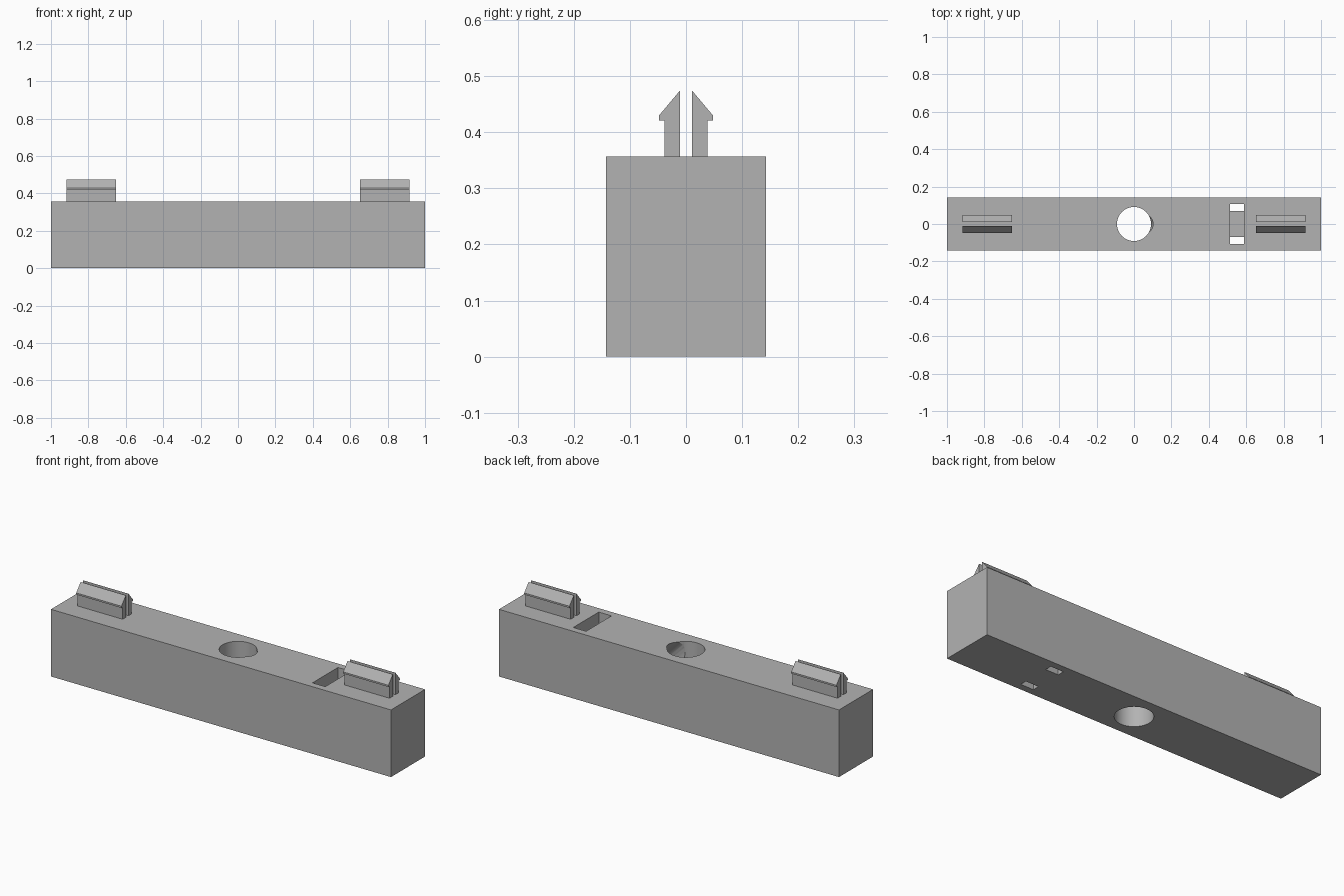
import bpy, bmesh, math
from mathutils import Vector

if "Cube" in bpy.data.objects:
    bpy.data.objects.remove(bpy.data.objects["Cube"])

grey = bpy.data.materials.new("plain grey")
grey.diffuse_color = (0.45, 0.45, 0.45, 1)
grey.use_nodes = True
grey.node_tree.nodes["Principled BSDF"].inputs["Base Color"].default_value = grey.diffuse_color

H = 0.357       # body height
BORE = 0.072    # cable bore radius
BZ = 0.18       # bore axis height


def make_object(name, bm):
    mesh = bpy.data.meshes.new(name)
    bmesh.ops.recalc_face_normals(bm, faces=bm.faces)
    bm.to_mesh(mesh)
    bm.free()
    mesh.materials.append(grey)
    obj = bpy.data.objects.new(name, mesh)
    bpy.context.collection.objects.link(obj)
    return obj


def box(name, lo, hi):
    bm = bmesh.new()
    bmesh.ops.create_cube(bm, size=1)
    for v in bm.verts:
        v.co = [lo[i] + (v.co[i] + 0.5) * (hi[i] - lo[i]) for i in range(3)]
    return make_object(name, bm)


def rod(name, start, end, radius):
    start, end = Vector(start), Vector(end)
    axis = end - start
    bm = bmesh.new()
    bmesh.ops.create_cone(bm, cap_ends=True, segments=64, radius1=radius,
                          radius2=radius, depth=axis.length)
    rot = axis.to_track_quat('Z', 'Y').to_matrix()
    for v in bm.verts:
        v.co = rot @ v.co + (start + end) / 2
    return make_object(name, bm)


# Main bar
body = box("body", (-1, -0.143, 0), (1, 0.143, H))

# Cable bore from the right end, bending 45 degrees up to the central hole
bend = (H - BZ, 0, BZ)
cutters = [
    rod("central_hole_cutter", (0, 0, -0.1), (0, 0, H + 0.1), 0.091),
    rod("bore_cutter", (1.1, 0, BZ), bend, BORE),
    rod("rising_bore_cutter", bend, (0, 0, H), BORE),
]
bm = bmesh.new()
bmesh.ops.create_uvsphere(bm, u_segments=48, v_segments=24, radius=BORE - 0.0005)
for v in bm.verts:
    v.co += Vector(bend)
cutters.append(make_object("bend_cutter", bm))

# Strap slot: open down to the bore, with two side passages through the base
cutters.append(box("slot_cutter", (0.513, -0.107, BZ), (0.588, 0.107, H + 0.1)))
for side in (-1, 1):
    a, b = sorted((side * 0.0705, side * 0.107))
    cutters.append(box("strap_passage_cutter", (0.513, a, -0.1), (0.588, b, BZ + 0.05)))

for cutter in cutters:
    mod = body.modifiers.new(cutter.name, 'BOOLEAN')
    mod.operation = 'DIFFERENCE'
    mod.solver = 'EXACT'
    mod.object = cutter
    cutter.hide_render = True

# Bake the cuts, then remove the cutters
bpy.context.view_layer.objects.active = body
body.select_set(True)
for mod in list(body.modifiers):
    bpy.ops.object.modifier_apply(modifier=mod.name)
for cutter in cutters:
    bpy.data.objects.remove(cutter)
bpy.ops.object.select_all(action='DESELECT')
body.select_set(True)
bpy.ops.object.shade_smooth_by_angle(angle=math.radians(30))

# Snap clips: two mirrored barbed arms near each end
profile = [(0.011, H - 0.01), (0.038, H - 0.01), (0.038, 0.421),
           (0.048, 0.421), (0.048, 0.43), (0.011, 0.474)]
for end, x0 in (("left", -0.918), ("right", 0.652)):
    for side, name in ((-1, "front"), (1, "back")):
        bm = bmesh.new()
        face = bm.faces.new([bm.verts.new((x0, side * y, z)) for y, z in profile])
        ext = bmesh.ops.extrude_face_region(bm, geom=[face])
        for v in ext["geom"]:
            if isinstance(v, bmesh.types.BMVert):
                v.co.x += 0.266
        make_object(f"{end}_{name}_clip_arm", bm)
